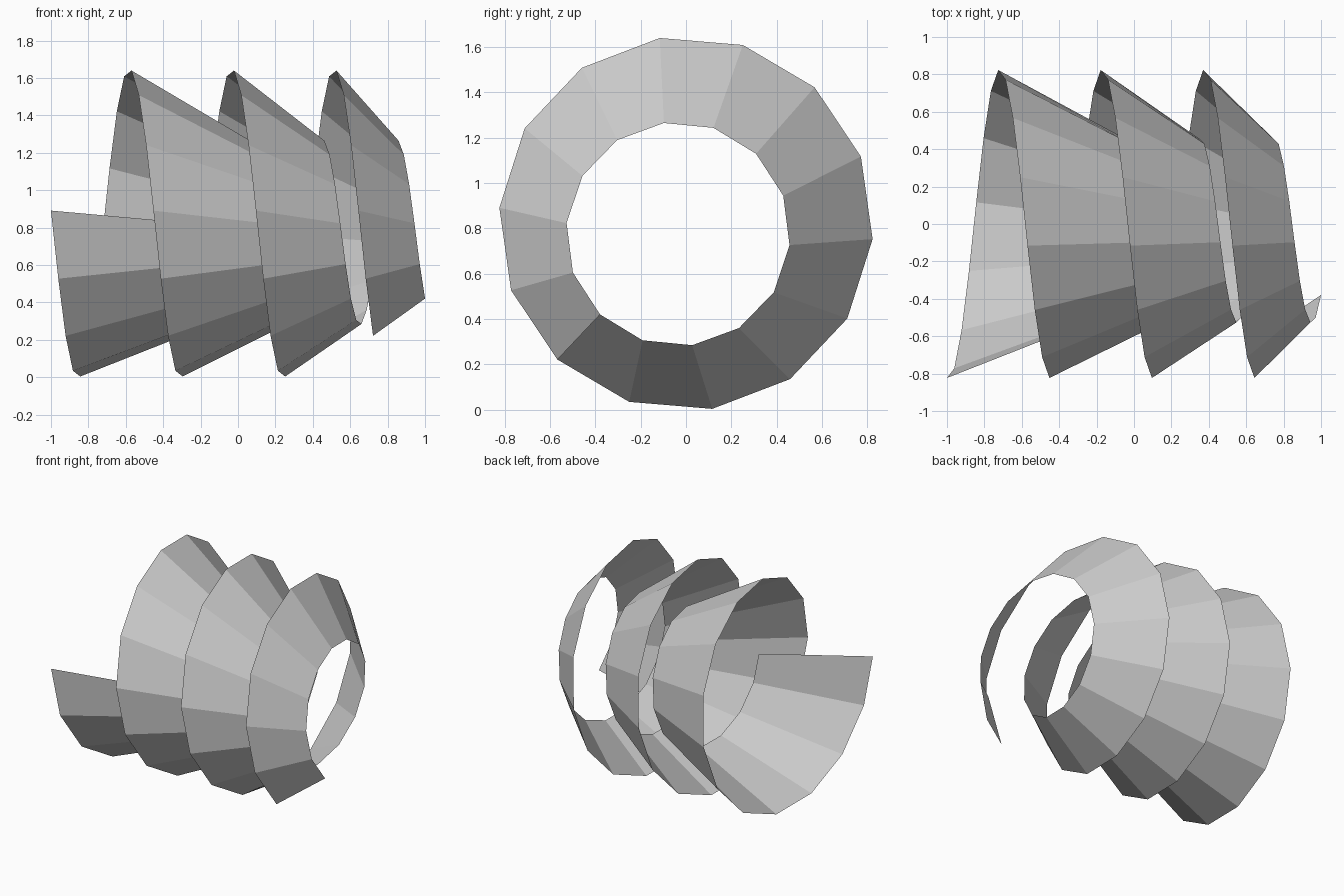
import bpy, bmesh
from math import sin, cos, radians, pi

if "Cube" in bpy.data.objects:
    bpy.data.objects.remove(bpy.data.objects["Cube"])

SIDES = 14      # facets per turn
STEPS = 44      # three turns plus two facets


def helix(bm, centre_y, centre_z, radius, phase, x_start, x_end):
    """Helix along x, starting at the front and winding downwards."""
    verts = []
    for i in range(STEPS + 1):
        a = radians(phase) - 2 * pi * i / SIDES
        x = x_start + (x_end - x_start) * i / STEPS
        verts.append(bm.verts.new((x, centre_y - radius * cos(a),
                                   centre_z + radius * sin(a))))
    return verts


# Spiral ribbon: ruled between a wide helix and a narrower, shorter one
bm = bmesh.new()
wide = helix(bm, 0.0, 0.822, 0.826, 4.8, -1.0, 0.722)
narrow = helix(bm, -0.035, 0.775, 0.494, 5.6, -0.246, 1.0)
for i in range(STEPS):
    bm.faces.new((wide[i], wide[i + 1], narrow[i + 1], narrow[i]))

mesh = bpy.data.meshes.new("spiral_ribbon")
bm.to_mesh(mesh)
bm.free()
bpy.context.collection.objects.link(bpy.data.objects.new("spiral_ribbon", mesh))
